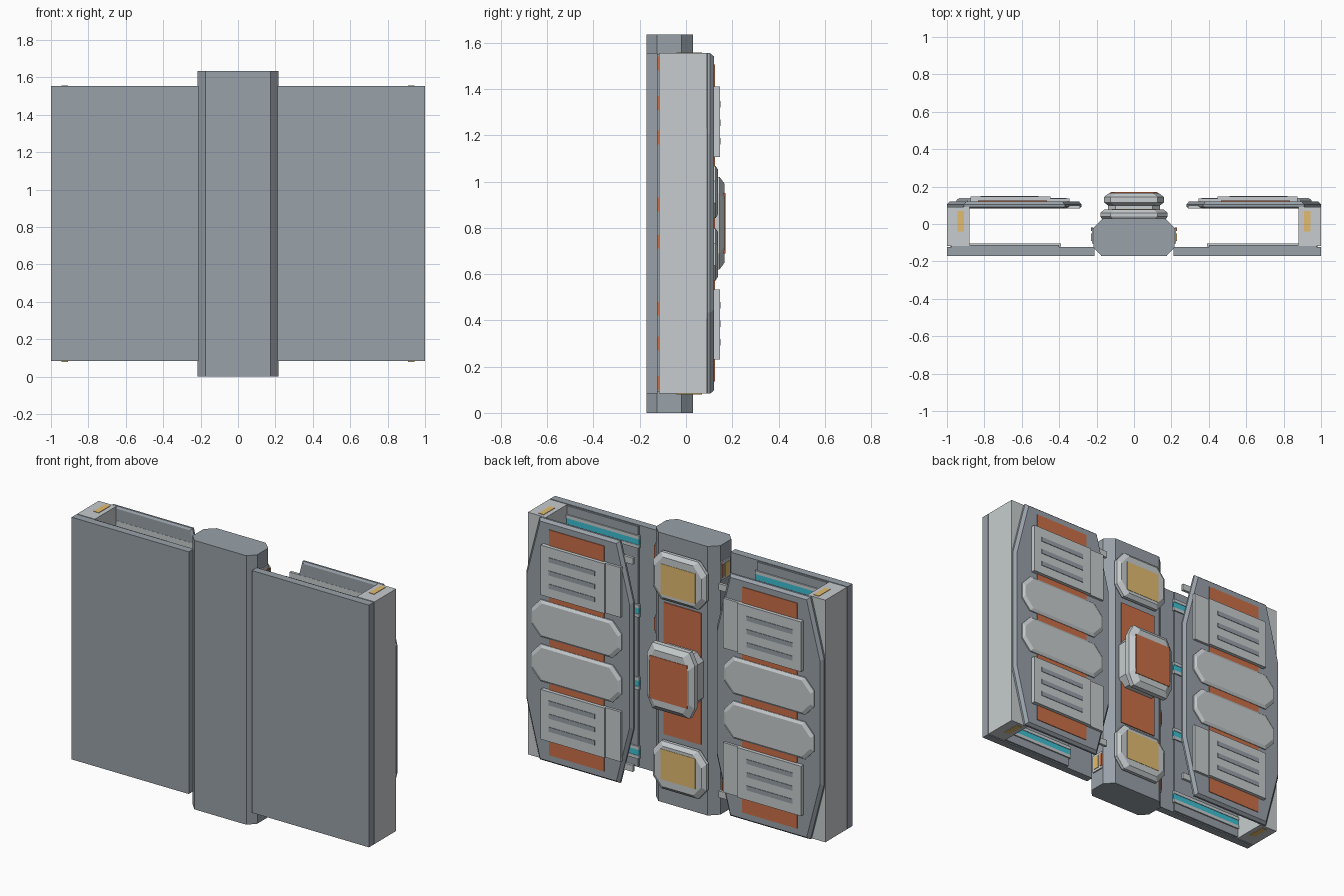
import bpy, bmesh

if "Cube" in bpy.data.objects:
    bpy.data.objects.remove(bpy.data.objects["Cube"])

def material(name, rgb):
    m = bpy.data.materials.new(name)
    m.diffuse_color = (*rgb, 1)
    m.use_nodes = True
    m.node_tree.nodes["Principled BSDF"].inputs["Base Color"].default_value = m.diffuse_color
    return m

SLATE = material("slate grey", (0.315, 0.355, 0.395))
LIGHT = material("light grey", (0.57, 0.605, 0.62))
ORANGE = material("burnt orange", (0.60, 0.16, 0.065))
GOLD = material("gold", (0.76, 0.50, 0.16))
CYAN = material("cyan", (0.05, 0.52, 0.65))
MID = 0.82  # mirror height

def loft(name, rings, mat):
    """Join equal-length rings of points into a closed solid."""
    bm = bmesh.new()
    vs = [[bm.verts.new(p) for p in r] for r in rings]
    n = len(vs[0])
    bm.faces.new(vs[0])
    bm.faces.new(vs[-1])
    for a, b in zip(vs, vs[1:]):
        for i in range(n):
            j = (i + 1) % n
            bm.faces.new((a[i], a[j], b[j], b[i]))
    bmesh.ops.recalc_face_normals(bm, faces=bm.faces)
    me = bpy.data.meshes.new(name)
    bm.to_mesh(me)
    bm.free()
    me.materials.append(mat)
    ob = bpy.data.objects.new(name, me)
    bpy.context.collection.objects.link(ob)
    return ob

def box(name, x, y, z, mat):
    loft(name, [[(x[0], b, z[0]), (x[1], b, z[0]), (x[1], b, z[1]), (x[0], b, z[1])] for b in y], mat)

def octagon(x, z, cx, cz, inset=0):
    x0, x1, z0, z1 = x[0] + inset, x[1] - inset, z[0] + inset, z[1] - inset
    return [(x0 + cx, z0), (x1 - cx, z0), (x1, z0 + cz), (x1, z1 - cz),
            (x1 - cx, z1), (x0 + cx, z1), (x0, z1 - cz), (x0, z0 + cz)]

def pad(name, x, z, cx, cz, layers, mat):
    """Chamfered plate facing the back; layers are (y, inset) steps."""
    loft(name, [[(px, y, pz) for px, pz in octagon(x, z, cx, cz, i)] for y, i in layers], mat)

def flip(z):
    return (2 * MID - z[1], 2 * MID - z[0])

# central spine
half = [(0.175, -0.17), (0.217, -0.125), (0.217, -0.02), (0.165, 0.03)]
section = half + [(-x, y) for x, y in reversed(half)]
loft("spine", [[(x, y, z) for x, y in section] for z in (0, 1.635)], SLATE)
box("spine_strip", (-0.125, 0.125), (0.025, 0.036), (0.42, 1.22), ORANGE)

# end pads on the spine
for z, w in (((1.25, 1.54), (1.29, 1.475)), (flip((1.25, 1.54)), flip((1.29, 1.475)))):
    pad("spine_pad", (-0.18, 0.18), z, 0.055, 0.065,
        [(0.025, 0.01), (0.04, 0), (0.06, 0), (0.078, 0.022)], LIGHT)
    box("spine_pad_window", (-0.117, 0.117), (0.072, 0.08), w, GOLD)

# raised central pad
pad("centre_neck", (-0.14, 0.14), (0.66, 0.98), 0.04, 0.05, [(0.025, 0), (0.11, 0)], LIGHT)
pad("centre_pad", (-0.16, 0.16), (0.62, 1.02), 0.035, 0.07,
    [(0.1, 0.02), (0.115, 0), (0.145, 0), (0.167, 0.03)], LIGHT)
box("centre_pad_face", (-0.125, 0.125), (0.16, 0.17), (0.69, 0.95), ORANGE)

for s in (-1, 1):
    def X(a, b):
        return tuple(sorted((s * a, s * b)))

    # front panel and outer wall
    box("wing_panel", X(0.212, 1), (-0.17, -0.123), (0.083, 1.555), SLATE)
    box("wing_floor", X(0.4, 0.975), (-0.124, -0.112), (0.09, 1.55), SLATE)
    box("outer_wall", X(0.88, 1), (-0.117, 0.09), (0.083, 1.555), LIGHT)
    for z in (0.13, 0.30, 0.45, 0.74, 0.90, 1.19, 1.34, 1.51):
        box("seam_inlay", X(0.96, 0.98), (-0.124, -0.116), (z - 0.03, z + 0.03), ORANGE)
    for z in (0.083, 1.555):
        box("wall_cap", X(0.908, 0.943), (-0.04, 0.07), (z - 0.003, z + 0.003), GOLD)

    # lit rails inside the wing
    for z in (0.18, 0.6, 1.04, 1.46):
        for d in (-0.028, 0.028):
            box("rail", X(0.39, 0.88), (-0.12, -0.104), (z + d - 0.01, z + d + 0.01), LIGHT)
        box("rail_light", X(0.39, 0.88), (-0.12, -0.107), (z - 0.018, z + 0.018), CYAN)

    # hinge knobs on the spine side
    for z in (0.16, 0.6, 1.04, 1.48):
        box("hinge", X(0.21, 0.225), (-0.105, -0.022), (z - 0.055, z + 0.055), LIGHT)
        box("hinge_plate", X(0.22, 0.229), (-0.09, -0.05), (z - 0.04, z + 0.04), GOLD)
        box("hinge_stripe", X(0.22, 0.229), (-0.038, -0.02), (z - 0.04, z + 0.04), ORANGE)

    # back plate and its inlay
    pad("back_plate", X(0.28, 1), (0.083, 1.555), 0.09, 0.35,
        [(0.084, 0.012), (0.092, 0), (0.104, 0), (0.121, 0.014)], SLATE)
    box("back_inlay", X(0.465, 0.835), (0.115, 0.125), (0.135, 1.505), ORANGE)

    for top in (True, False):
        def Z(a, b):
            return (a, b) if top else flip((a, b))

        # cross bar behind the back plate, showing past its cut corner
        box("cross_bar", X(0.288, 0.88), (0.083, 0.1), Z(1.43, 1.47), LIGHT)
        # vented plates with side tab
        box("vent_plate", X(0.447, 0.875), (0.118, 0.146), Z(1.107, 1.41), LIGHT)
        box("vent_tab", X(0.345, 0.45), (0.118, 0.136), Z(1.107, 1.41), LIGHT)
        for z in (1.175, 1.255, 1.335):
            box("vent_slot", X(0.51, 0.82), (0.143, 0.149), Z(z - 0.014, z + 0.014), SLATE)
        # long middle pads
        pad("long_pad", X(0.345, 0.95), Z(0.842, 1.068), 0.06, 0.065,
            [(0.115, 0), (0.128, 0), (0.138, 0.016)], LIGHT)
